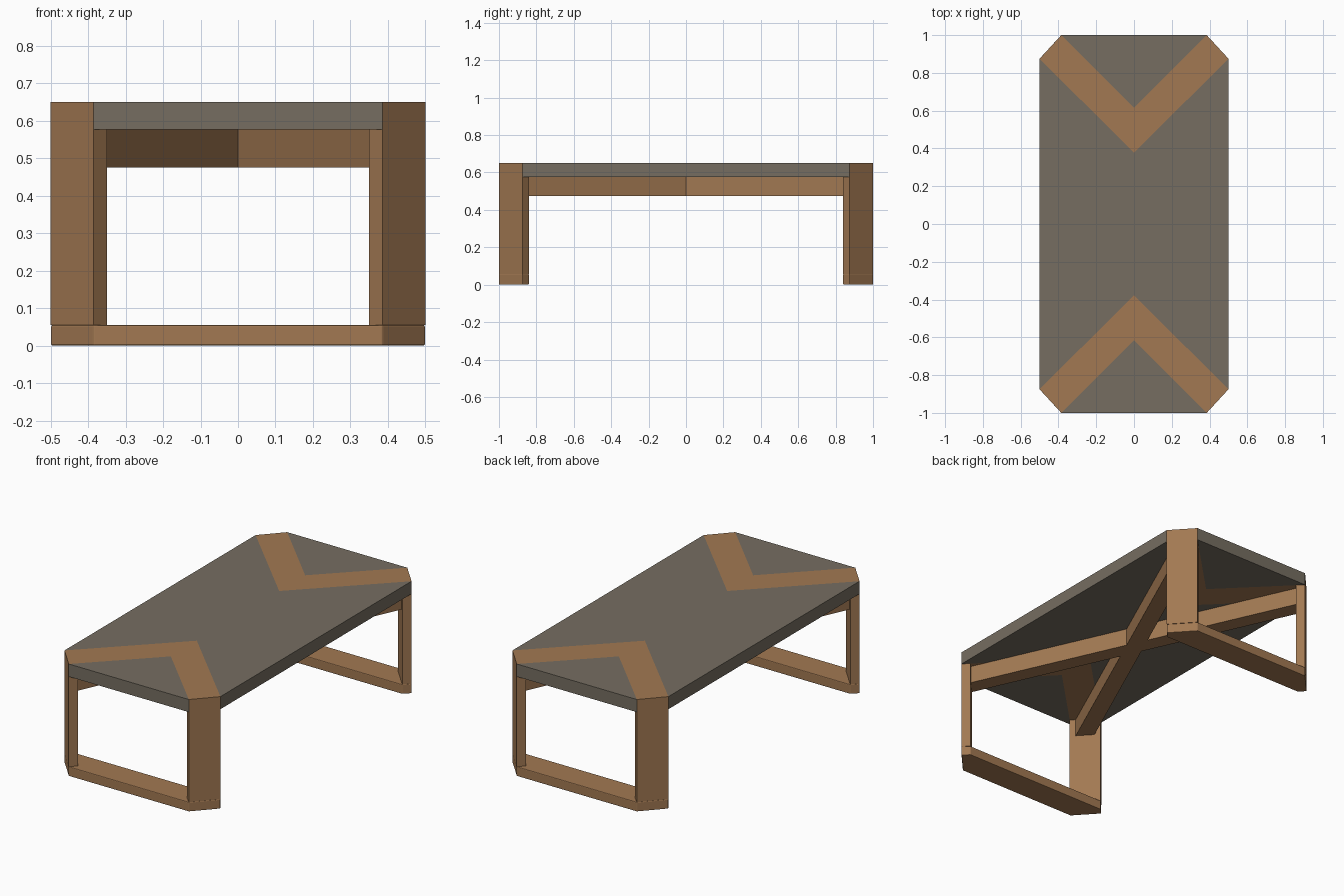
import bpy, bmesh

if "Cube" in bpy.data.objects:
    bpy.data.objects.remove(bpy.data.objects["Cube"])

def material(name, rgb):
    m = bpy.data.materials.new(name)
    m.diffuse_color = (*rgb, 1)
    m.use_nodes = True
    m.node_tree.nodes["Principled BSDF"].inputs["Base Color"].default_value = m.diffuse_color
    return m

wood = material("warm wood", (0.36, 0.19, 0.085))
grey = material("warm grey", (0.18, 0.155, 0.12))

def prism(name, outline, z0, z1, mat, bevel=0):
    """Extrude a flat outline upward from z0 to z1."""
    bm = bmesh.new()
    face = bm.faces.new([bm.verts.new((x, y, z0)) for x, y in outline])
    ext = bmesh.ops.extrude_face_region(bm, geom=[face])
    verts = [g for g in ext["geom"] if isinstance(g, bmesh.types.BMVert)]
    bmesh.ops.translate(bm, verts=verts, vec=(0, 0, z1 - z0))
    bmesh.ops.recalc_face_normals(bm, faces=bm.faces)
    me = bpy.data.meshes.new(name)
    bm.to_mesh(me)
    bm.free()
    me.materials.append(mat)
    ob = bpy.data.objects.new(name, me)
    bpy.context.collection.objects.link(ob)
    if bevel:
        mod = ob.modifiers.new("soft edges", 'BEVEL')
        mod.width, mod.segments = bevel, 2
    return ob

X, Y = 0.5, 1.0              # half size of the top
CX, CY = 0.385, 0.875        # where the corner cut starts on each edge
IN = 0.035                   # leg thickness, measured along each axis
Z_FOOT, Z_BEAM, Z_TOP, Z_MAX = 0.055, 0.475, 0.577, 0.65
V_IN, V_OUT = 0.615, 0.377   # tips of the chevron

# Main tabletop panel with notched ends
prism("main_panel", [(-X, -CY), (0, -V_OUT), (X, -CY),
                     (X, CY), (0, V_OUT), (-X, CY)], Z_TOP, Z_MAX, grey)

for end, s in (("front", -1), ("back", 1)):
    # Triangular end panel and the wooden chevron
    prism(end + "_end_panel", [(-CX, s * Y), (0, s * V_IN), (CX, s * Y)],
          Z_TOP, Z_MAX, grey)
    prism(end + "_chevron", [(-X, s * CY), (0, s * V_OUT), (X, s * CY),
                             (CX, s * Y), (0, s * V_IN), (-CX, s * Y)],
          Z_TOP, Z_MAX, wood)
    # Floor rail joining the two legs
    prism(end + "_floor_rail",
          [(-CX, s * Y), (CX, s * Y), (X, s * CY), (X - IN, s * (CY - IN)),
           (IN - X, s * (CY - IN)), (-X, s * CY)], 0, Z_FOOT, wood, 0.004)
    # Corner legs
    for side, k in (("left", -1), ("right", 1)):
        prism(f"{end}_{side}_leg",
              [(k * CX, s * Y), (k * X, s * CY),
               (k * (X - IN), s * (CY - IN)), (k * (CX - IN), s * (Y - IN))],
              Z_FOOT, Z_TOP, wood)

# Crossed diagonal beams under the top, ends cut to meet the legs
px, py = (CX + X) / 2 - IN, (CY + Y) / 2 - IN
tx, ty = 0.052 * 0.677, -0.052 * 0.736
for name, k in (("rising_beam", 1), ("falling_beam", -1)):
    prism(name, [(k * (px + tx), py + ty), (k * (px - tx), py - ty),
                 (-k * (px + tx), -py - ty), (-k * (px - tx), -py + ty)],
          Z_BEAM, Z_TOP, wood)
